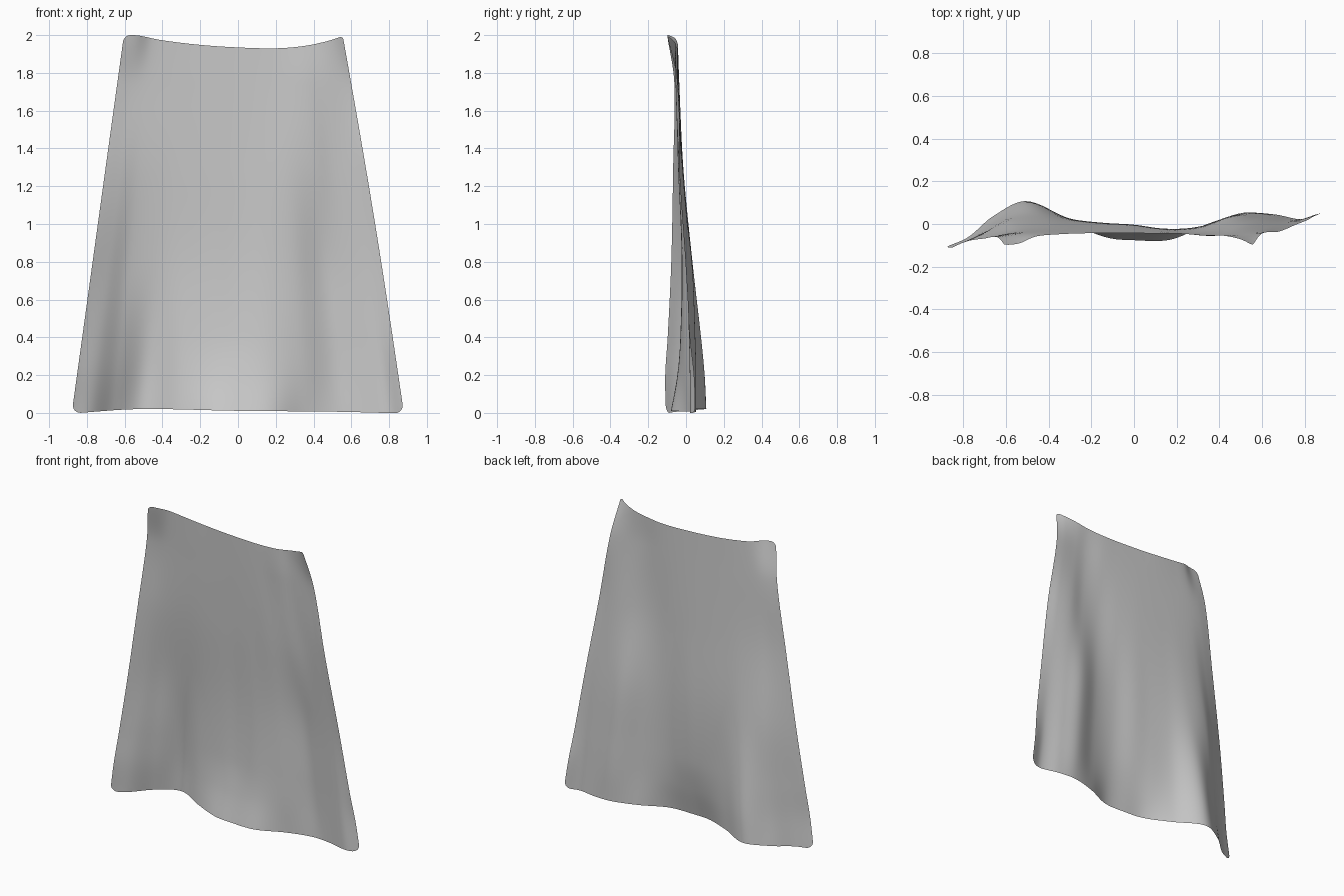
import bpy, bmesh, math

if "Cube" in bpy.data.objects:
    bpy.data.objects.remove(bpy.data.objects["Cube"])

def spline(xs, ys, x):
    """Smooth Hermite curve through the points (xs, ys)."""
    n = len(xs)
    x = min(max(x, xs[0]), xs[-1])
    i = 0
    while i < n - 2 and x > xs[i + 1]:
        i += 1

    def slope(k):
        a, b = max(k - 1, 0), min(k + 1, n - 1)
        return (ys[b] - ys[a]) / (xs[b] - xs[a])
    h = xs[i + 1] - xs[i]
    t = (x - xs[i]) / h
    return ((2*t**3 - 3*t**2 + 1) * ys[i] + (t**3 - 2*t**2 + t) * h * slope(i)
            + (3*t**2 - 2*t**3) * ys[i + 1] + (t**3 - t**2) * h * slope(i + 1))

# Fold depth (y) across the cloth, from hem to top edge
U = [-1, -.88, -.75, -.57, -.35, -.15, 0, .2, .4, .6, .75, .9, 1]
FOLDS = {
    0.0:  [-.107, -.06, .038, .108, .01, -.065, -.078, -.074, .003, .05, .045, .022, .05],
    0.2:  [-.11, -.06, .025, .099, .02, -.023, -.038, -.044, -.005, .052, .042, .02, .043],
    0.4:  [-.097, -.05, .022, .08, .023, -.002, -.013, -.03, -.008, .047, .037, .016, .022],
    0.8:  [-.078, -.033, .016, .034, .015, .003, -.003, -.022, -.015, .03, .022, .005, -.003],
    1.3:  [-.068, -.045, -.024, -.015, -.016, -.018, -.021, -.031, -.042, -.033, -.018, -.023, -.036],
    1.75: [-.062, -.05, -.042, -.038, -.036, -.036, -.037, -.04, -.045, -.055, -.05, -.045, -.045],
    2.0:  [-.1, -.09, -.06, -.05, -.045, -.045, -.045, -.045, -.045, -.05, -.055, -.075, -.1],
}
# Outline of the sagging top edge and the hem
TOP_U = [-1, -.87, -.67, -.33, 0, .37, .63, .85, 1]
TOP_Z = [2.0, 1.998, 1.975, 1.95, 1.936, 1.93, 1.942, 1.968, 1.995]
HEM_U = [-1, -.6, 0, .6, 1]
HEM_Z = [-.003, .02, .011, .006, -.003]

def corner(d, r):
    """Inset of a rounded corner at distance d from the side."""
    return r - math.sqrt(max(r*r - (r - d)**2, 0)) if d < r else 0

def point(u, v):
    s = (u + 1) / 2
    hem = spline(HEM_U, HEM_Z, u) + corner((1 - abs(u)) * .87, .05)
    top = spline(TOP_U, TOP_Z, u) - corner((1 - abs(u)) * .58, .035 if u < 0 else .02)
    z = hem + (top - hem) * v
    left, right = -.88 + .138 * z, .878 - .162 * z
    bow = .01 * math.sin(math.pi * z / 2)   # right side bows out slightly
    levels = list(FOLDS)
    y = spline(levels, [spline(U, FOLDS[k], u) for k in levels], z)
    return (left + (right + bow - left) * s, y, z)

# Hanging cloth sheet, with denser columns and rows near the edges
NU, NV = 96, 72
bm = bmesh.new()
grid = [[bm.verts.new(point(-math.cos(math.pi * i / NU), (1 - math.cos(math.pi * j / NV)) / 2))
         for i in range(NU + 1)] for j in range(NV + 1)]
for j in range(NV):
    for i in range(NU):
        bm.faces.new((grid[j][i], grid[j][i+1], grid[j+1][i+1], grid[j+1][i])).smooth = True
mesh = bpy.data.meshes.new("hanging_cloth")
bm.to_mesh(mesh)
bm.free()
cloth = bpy.data.objects.new("hanging_cloth", mesh)
bpy.context.collection.objects.link(cloth)
